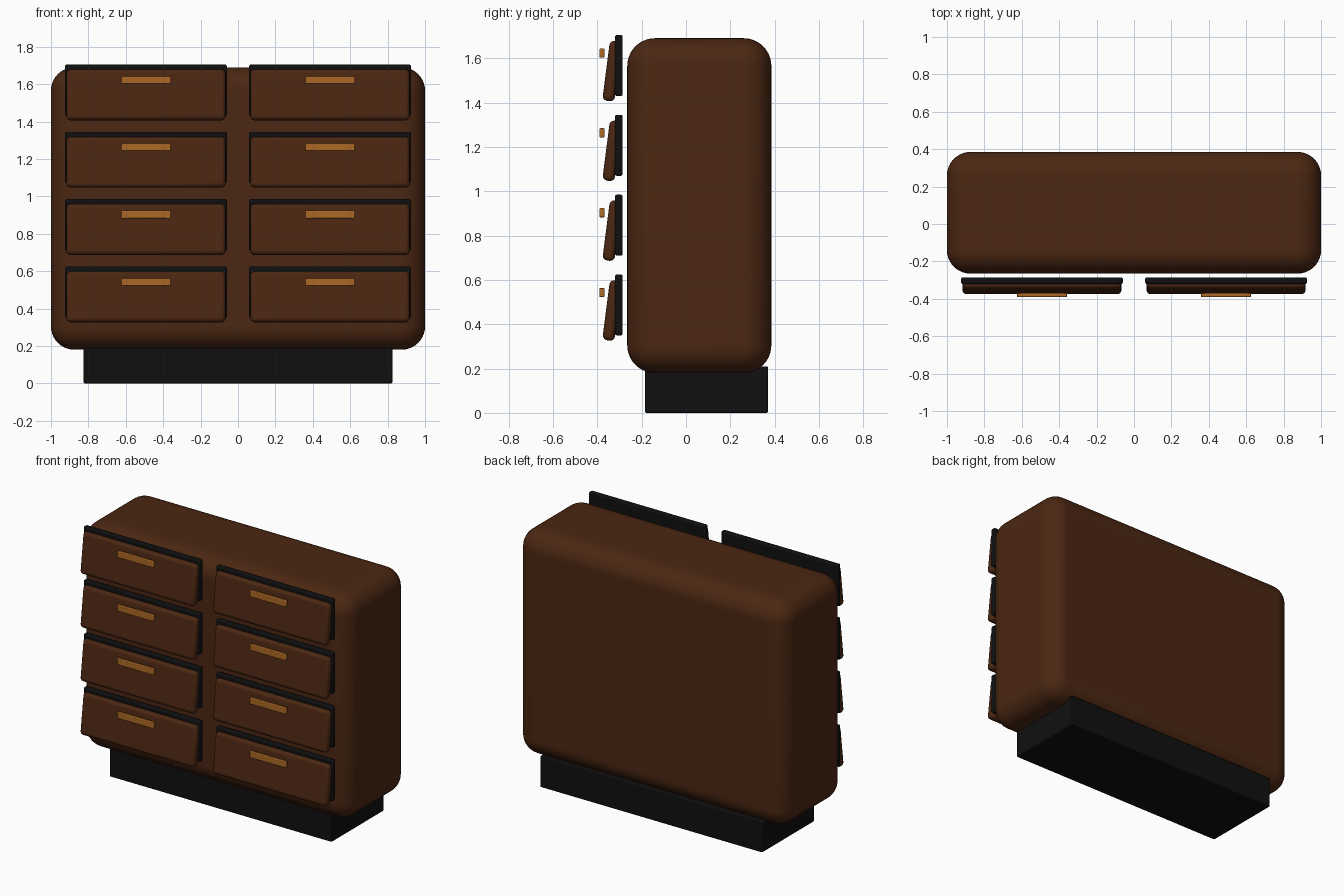
import bpy
import math

cube = bpy.data.objects.get("Cube")
if cube:
    bpy.data.objects.remove(cube, do_unlink=True)


def material(name, rgb):
    m = bpy.data.materials.new(name)
    m.use_nodes = True
    m.diffuse_color = (*rgb, 1)
    m.node_tree.nodes["Principled BSDF"].inputs["Base Color"].default_value = (*rgb, 1)
    return m


walnut = material("walnut brown", (0.07, 0.02, 0.006))
black = material("soft black", (0.005, 0.005, 0.005))
brass = material("warm brass", (0.42, 0.14, 0.018))


def rounded_box(name, centre, size, radius, segments, mat, tilt=0):
    """Box with rounded edges, optionally leaning about the x axis."""
    bpy.ops.mesh.primitive_cube_add(size=1, location=centre)
    ob = bpy.context.object
    ob.name = ob.data.name = name
    ob.scale = size
    bpy.ops.object.transform_apply(location=False, rotation=False, scale=True)
    ob.rotation_euler.x = tilt
    bevel = ob.modifiers.new("rounded edges", "BEVEL")
    bevel.width = radius
    bevel.segments = segments
    ob.data.materials.append(mat)
    bpy.ops.object.shade_smooth_by_angle(angle=math.radians(40))
    return ob


# Cabinet body and recessed plinth
rounded_box("cabinet_body", (0, 0.06, 0.935), (2, 0.65, 1.51), 0.125, 10, walnut)
rounded_box("plinth", (0, 0.0925, 0.105), (1.65, 0.555, 0.21), 0.006, 2, black)

# Two columns of four drawers: dark backing, leaning front and handle
for side, x in (("right", -0.492), ("left", 0.492)):
    for row in range(4):
        z = 0.36 * row
        tag = f"{side}_{row + 1}"
        rounded_box(f"drawer_backing_{tag}", (x, -0.303, z + 0.487),
                    (0.865, 0.035, 0.275), 0.008, 2, black)
        rounded_box(f"drawer_front_{tag}", (x, -0.333, z + 0.462),
                    (0.85, 0.055, 0.273), 0.022, 4, walnut, math.radians(-7.3))
        rounded_box(f"handle_{tag}", (x, -0.379, z + 0.543),
                    (0.268, 0.022, 0.042), 0.004, 2, brass)
